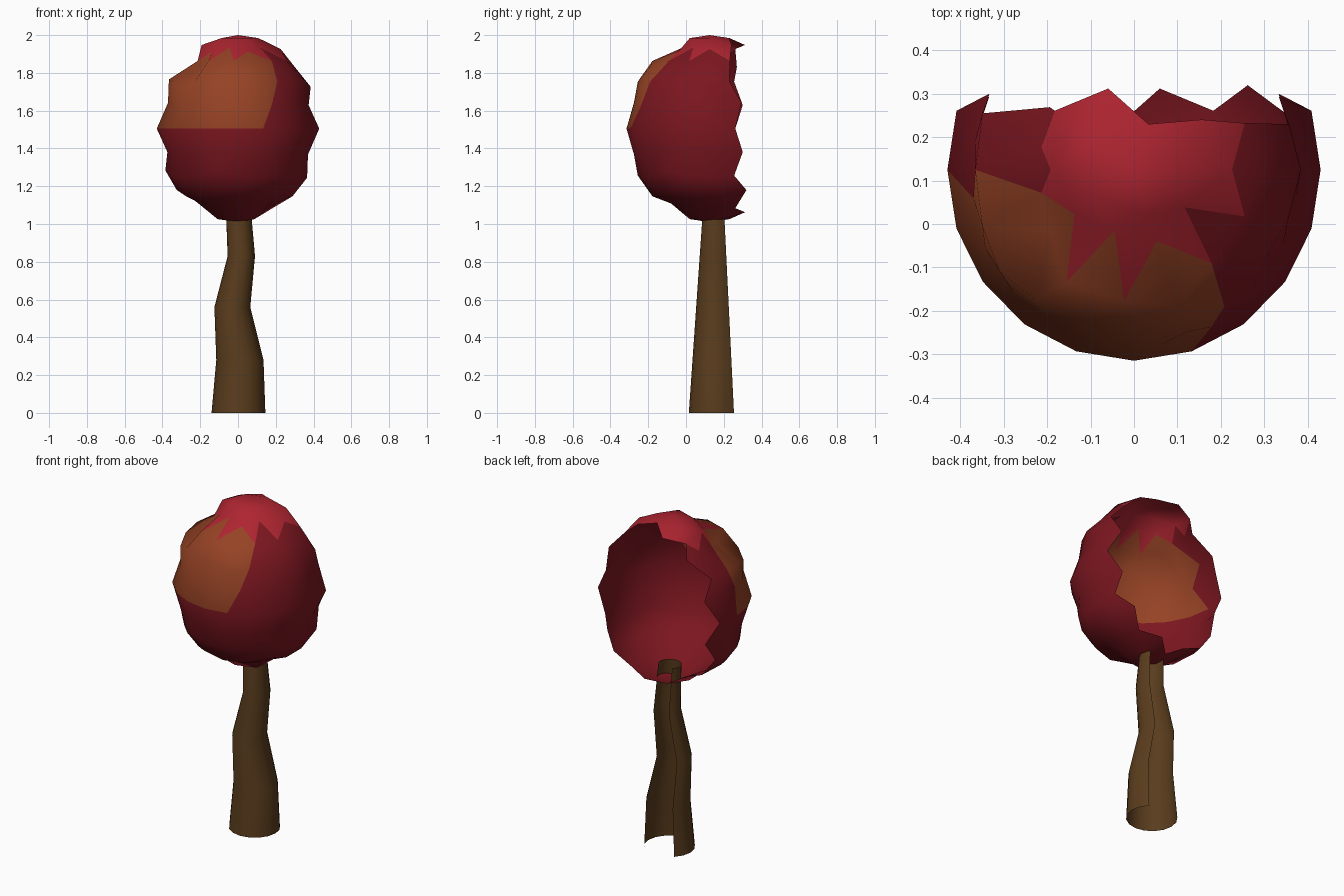
import bpy, bmesh, math

if "Cube" in bpy.data.objects:
    bpy.data.objects.remove(bpy.data.objects["Cube"])

def material(name, rgb):
    m = bpy.data.materials.new(name)
    m.diffuse_color = (*rgb, 1)
    m.use_nodes = True
    m.node_tree.nodes["Principled BSDF"].inputs["Base Color"].default_value = m.diffuse_color
    return m

def add_object(name, bm, mats):
    me = bpy.data.meshes.new(name)
    bm.normal_update()
    for f in bm.faces:
        f.smooth = True
    bm.to_mesh(me)
    bm.free()
    for m in mats:
        me.materials.append(m)
    ob = bpy.data.objects.new(name, me)
    bpy.context.collection.objects.link(ob)
    return ob

bark = material("bark", (0.10, 0.045, 0.012))
dark_red = material("dark_red", (0.20, 0.008, 0.014))
orange = material("orange_leaf", (0.30, 0.055, 0.018))
crimson = material("crimson_leaf", (0.42, 0.018, 0.03))

# Trunk: bent, tapering tube, open along the back quarter
bm = bmesh.new()
rings = [(0, 0.0025, 0.1425), (0.28, 0.01, 0.125), (0.56, -0.03, 0.095),
         (0.83, 0.0175, 0.0725), (1.11, 0.0, 0.065)]
rows = []
for z, cx, r in rings:
    ry = 0.14 + (0.063 - 0.14) * z / 1.11
    row = []
    for i in range(13):
        a = math.radians(135 + 22.5 * i)
        row.append(bm.verts.new((cx + r * math.cos(a), 0.155 + ry * math.sin(a), z)))
    rows.append(row)
for lo, hi in zip(rows, rows[1:]):
    for i in range(12):
        bm.faces.new((lo[i], lo[i + 1], hi[i + 1], hi[i]))
add_object("trunk", bm, [bark])

# Canopy: dented icosphere shell with the back cut away
bm = bmesh.new()
bmesh.ops.create_icosphere(bm, subdivisions=3, radius=1)
RX, RY, RZ, CY, CZ = 0.43, 0.44, 0.495, 0.125, 1.505
bmesh.ops.delete(bm, geom=[v for v in bm.verts if v.co.y * RX > 0.195], context='VERTS')
for v in bm.verts:
    x, y, z = v.co
    az = abs(z)
    front = max(0.0, -y)
    h, k = 1.0, 1.0
    if 0.1 < az < 0.38:                       # dents above and below the equator
        h = 0.9 + 0.06 * front
    elif 0.6 < z < 0.8:                       # dent under the top tuft
        if x < -0.3 and y > -0.45:
            h = 0.74
        elif x > 0.3:
            h = 0.93
    elif 0.8 < z < 0.93 and y < -0.2:         # front of the top tuft
        h, k = 0.75, 0.97
    elif -0.93 < z < -0.8 and y < 0.3:        # flattened underside ring
        k = 0.91
    v.co = (x * RX * h, CY + y * RY * h, CZ + z * RZ * k)
for f in bm.faces:
    c = f.calc_center_median()
    if c.z > 1.9:
        f.material_index = 2
    elif c.z > 1.5 and c.x < 0.18 and c.y < 0.12:
        f.material_index = 1
add_object("canopy", bm, [dark_red, orange, crimson])
